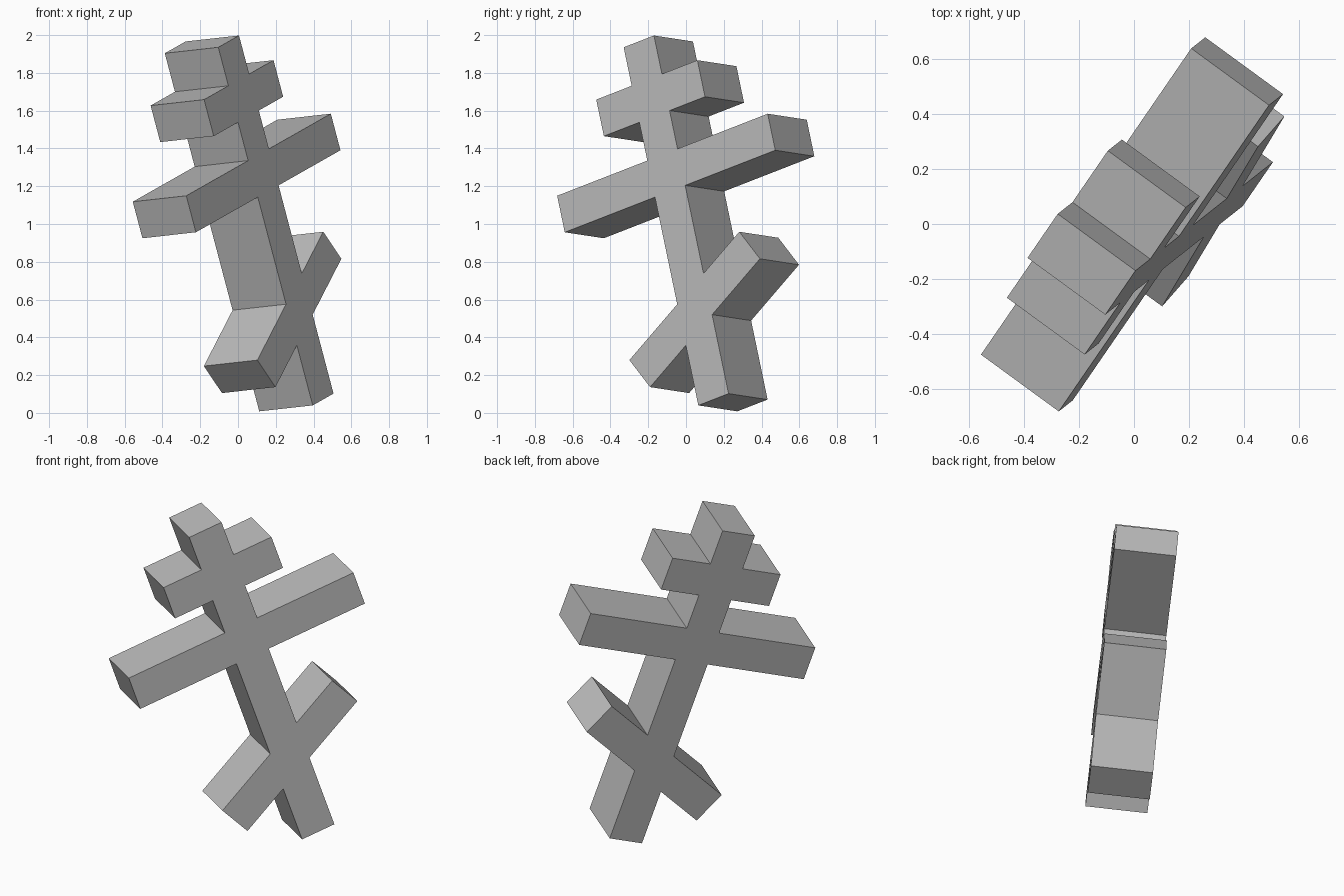
import bpy, bmesh
from math import sin, cos, tan, radians
from mathutils import Vector, Matrix

cube = bpy.data.objects.get("Cube")
if cube:
    bpy.data.objects.remove(cube, do_unlink=True)

# Proportions in the plane of the cross
H = 0.102            # half width of post and bars
DEPTH = 0.352
POST = 1.0           # half height of the post
TILT = radians(27.4)
FOOT_Z, FOOT_HALF = -0.497, 0.48

# Plain grey stone
stone = bpy.data.materials.new("grey_stone")
stone.use_nodes = True
grey = (0.5, 0.5, 0.5, 1)
stone.diffuse_color = grey
stone.node_tree.nodes["Principled BSDF"].inputs["Base Color"].default_value = grey


def bar_steps(height, half_length):
    """Right-hand outline of a level bar, from top to bottom."""
    return [(H, height + H), (half_length, height + H),
            (half_length, height - H), (H, height - H)]


def foot_steps(side):
    """Outline of one arm of the slanted foot bar, from top to bottom."""
    along = Vector((cos(TILT), sin(TILT))) * side
    across = Vector((-sin(TILT), cos(TILT))) * H
    centre = Vector((0, FOOT_Z))
    end = centre + along * FOOT_HALF
    root = FOOT_Z + side * H * tan(TILT)
    rise = H / cos(TILT)
    return [(side * H, root + rise), tuple(end + across),
            tuple(end - across), (side * H, root - rise)]


# Whole outline: right side downwards, then left side upwards
upper = [(H, POST)] + bar_steps(0.683, 0.341) + bar_steps(0.265, 0.71)
right = upper + foot_steps(1) + [(H, -POST)]
left = [(-x, z) for x, z in upper] + foot_steps(-1) + [(-H, -POST)]
outline = right + left[::-1]

# Extrude the outline to a solid
bm = bmesh.new()
face = bm.faces.new([bm.verts.new((x, -DEPTH / 2, z)) for x, z in outline])
solid = bmesh.ops.extrude_face_region(bm, geom=[face])
moved = [g for g in solid["geom"] if isinstance(g, bmesh.types.BMVert)]
bmesh.ops.translate(bm, verts=moved, vec=(0, DEPTH, 0))
bmesh.ops.recalc_face_normals(bm, faces=bm.faces)
mesh = bpy.data.meshes.new("three_bar_cross")
bm.to_mesh(mesh)
bm.free()
mesh.materials.append(stone)
cross = bpy.data.objects.new("three_bar_cross", mesh)
bpy.context.collection.objects.link(cross)

# Leaning pose
up = Vector((-0.25, -0.1975, 0.9475)).normalized()
side = Vector((0.539, 0.785, 0.306))
side = (side - up * side.dot(up)).normalized()
back = up.cross(side)
pose = Matrix((side, back, up)).transposed().to_4x4()
cross.matrix_world = Matrix.Translation((0.059, 0.051, 1.003)) @ pose
